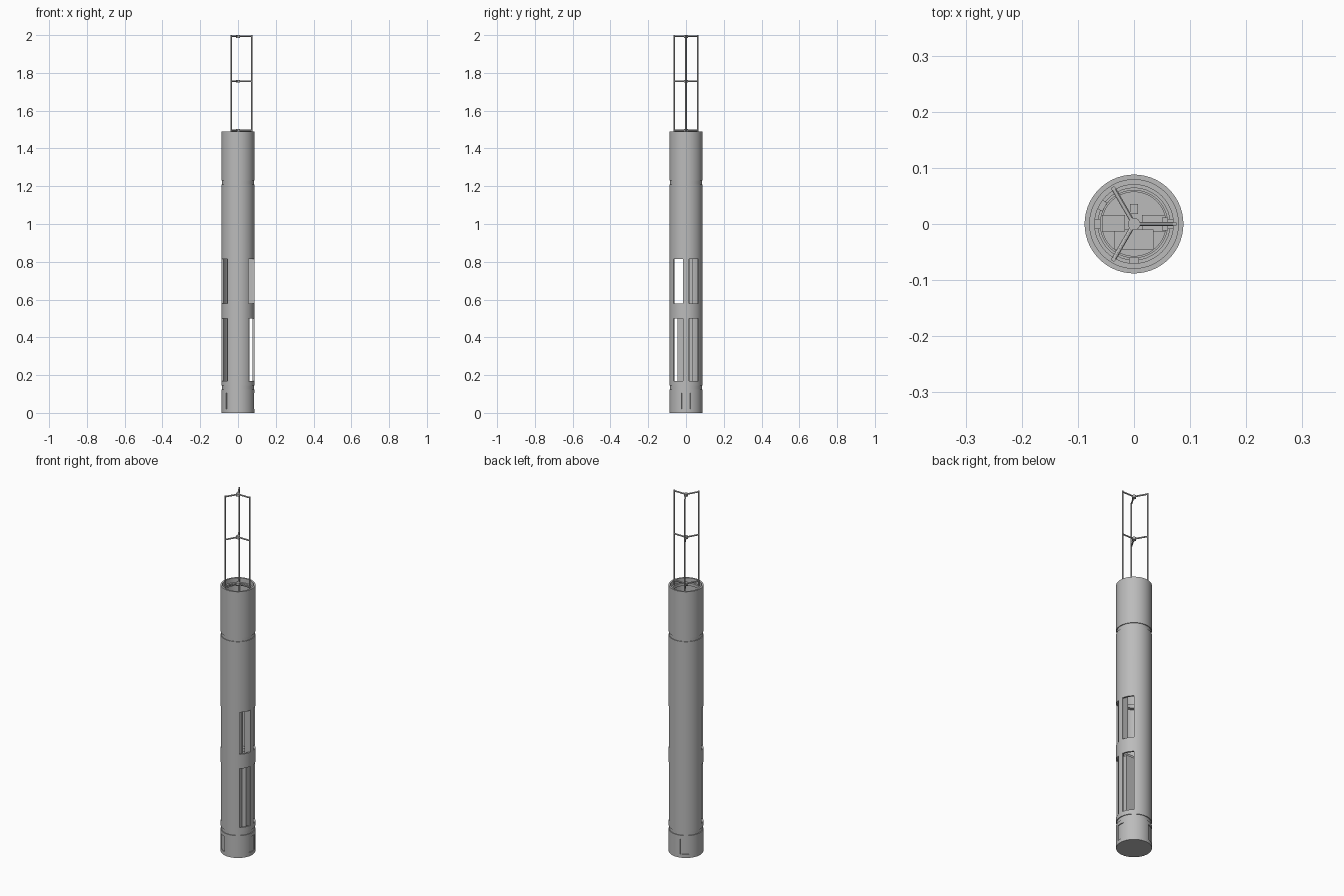
import bpy, bmesh
from math import radians, cos, sin
from mathutils import Matrix, Vector

default = bpy.data.objects.get("Cube")
if default:
    bpy.data.objects.remove(default, do_unlink=True)

GREY = (0.5, 0.5, 0.5, 1)
grey = bpy.data.materials.new("plain grey")
grey.use_nodes = True
grey.diffuse_color = GREY
grey.node_tree.nodes["Principled BSDF"].inputs["Base Color"].default_value = GREY

R, WALL, STEP = 0.088, 0.009, 5
TRIPOD = (0, 120, 240)
WINDOWS = (30, 210, 330)


def finish(name, bm, smooth=True):
    bmesh.ops.recalc_face_normals(bm, faces=bm.faces)
    mesh = bpy.data.meshes.new(name)
    bm.to_mesh(mesh)
    bm.free()
    mesh.materials.append(grey)
    ob = bpy.data.objects.new(name, mesh)
    bpy.context.collection.objects.link(ob)
    if smooth:
        bpy.ops.object.select_all(action='DESELECT')
        bpy.context.view_layer.objects.active = ob
        ob.select_set(True)
        bpy.ops.object.shade_smooth_by_angle(angle=radians(30))
    return ob


def shell(name, r_out, r_in, levels, holes=()):
    """Closed tube wall; holes are (centre angle, half width, z low, z high)."""
    bm = bmesh.new()
    n = 360 // STEP

    def ring(r, z):
        return [bm.verts.new((r * cos(radians(i * STEP)), r * sin(radians(i * STEP)), z))
                for i in range(n)]
    outer = [ring(r_out, z) for z in levels]
    inner = [ring(r_in, z) for z in levels]

    def solid(i, k):
        if not 0 <= k < len(levels) - 1:
            return False
        angle, z = (i + 0.5) * STEP, (levels[k] + levels[k + 1]) / 2
        return not any(abs((angle - a + 180) % 360 - 180) < w and lo < z < hi
                       for a, w, lo, hi in holes)
    for k in range(len(levels) - 1):
        for i in range(n):
            if not solid(i, k):
                continue
            j = (i + 1) % n
            for skin in (outer, inner):
                bm.faces.new((skin[k][i], skin[k][j], skin[k + 1][j], skin[k + 1][i]))
            # close the wall thickness wherever the neighbour is missing
            for level, nb in ((k, k - 1), (k + 1, k + 1)):
                if not solid(i, nb):
                    bm.faces.new((outer[level][i], outer[level][j],
                                  inner[level][j], inner[level][i]))
            for edge, nb in ((i, i - 1), (j, i + 1)):
                if not solid(nb, k):
                    bm.faces.new((outer[k][edge], outer[k + 1][edge],
                                  inner[k + 1][edge], inner[k][edge]))
    loose = [v for v in bm.verts if not v.link_faces]
    bmesh.ops.delete(bm, geom=loose, context='VERTS')
    return finish(name, bm)


def box(name, lo, hi, angle=0):
    bm = bmesh.new()
    lo, hi = Vector(lo), Vector(hi)
    bmesh.ops.create_cube(bm, size=1, matrix=Matrix.Translation((lo + hi) / 2)
                          @ Matrix.Diagonal((*(hi - lo), 1)))
    bm.transform(Matrix.Rotation(radians(angle), 4, 'Z'))
    return finish(name, bm, False)


def rod(name, start, end, radius, sides=12):
    bm = bmesh.new()
    a, b = Vector(start), Vector(end)
    turn = (b - a).to_track_quat('Z', 'Y').to_matrix().to_4x4()
    bmesh.ops.create_cone(bm, cap_ends=True, segments=sides, radius1=radius,
                          radius2=radius, depth=(b - a).length,
                          matrix=Matrix.Translation((a + b) / 2) @ turn)
    return finish(name, bm)


# Outer casing sections
hatches = [(a, 15, 0.02, 0.105) for a in TRIPOD]
shell("base_section", R, R - WALL, (0, 0.02, 0.105, 0.125), hatches)
openings = [(a, 20, lo, hi) for a in WINDOWS for lo, hi in ((0.17, 0.5), (0.58, 0.815))]
shell("main_body", R, R - WALL, (0.145, 0.17, 0.5, 0.58, 0.815, 1.21), openings)
shell("top_section", R, R - WALL, (1.23, 1.49))

# Narrow joints between the sections
for name, low in (("lower_joint", 0.12), ("upper_joint", 1.205)):
    shell(name, R - 0.004, 0.07, (low, low + 0.03))

# Floor and recessed backing of the hatches
rod("base_floor", (0, 0, 0), (0, 0, 0.01), R - 0.0005, 72)
shell("hatch_backing", R - 0.004, R - 0.008, (0.012, 0.115))
rod("lower_bulkhead", (0, 0, 0.13), (0, 0, 0.145), 0.076, 72)

# Stepped rings inside the casing
shell("mouth_ring", 0.0792, 0.07, (1.45, 1.465))
shell("middle_ring", 0.0792, 0.064, (1.2, 1.22))
shell("inner_ring", 0.0792, 0.06, (0.83, 0.85))
shell("window_ring", 0.0792, 0.057, (0.53, 0.55))

# Internal equipment
box("battery_block", (-0.035, -0.045, 0.145), (0.035, -0.01, 0.53))
box("left_support", (0.014, -0.013, 0.145), (0.06, 0.016, 0.5))
box("right_support", (-0.057, -0.013, 0.145), (-0.016, 0.016, 0.84))
box("upper_rail", (0.05, -0.012, 0.55), (0.078, 0.012, 0.84))
box("rear_block", (-0.007, 0.018, 0.145), (0.007, 0.036, 0.84))
for angle in (0, 150, 180, 270):
    box("mount_bracket", (0.06, -0.009, 1.2), (0.0785, 0.009, 1.25), angle)

# Mast of three uprights tied together by spoked frames
for angle in TRIPOD:
    c, s = cos(radians(angle)), sin(radians(angle))
    reach = 0.0725
    rod("mast_upright", (reach * c, reach * s, 1.2), (reach * c, reach * s, 2), 0.004)
    for z in (1.495, 1.755, 1.995):
        rod("mast_spoke", (0, 0, z), (reach * c, reach * s, z), 0.004)
for z in (1.495, 1.755, 1.993):
    rod("mast_hub", (0, 0, z - 0.007), (0, 0, z + 0.007), 0.011, 24)
